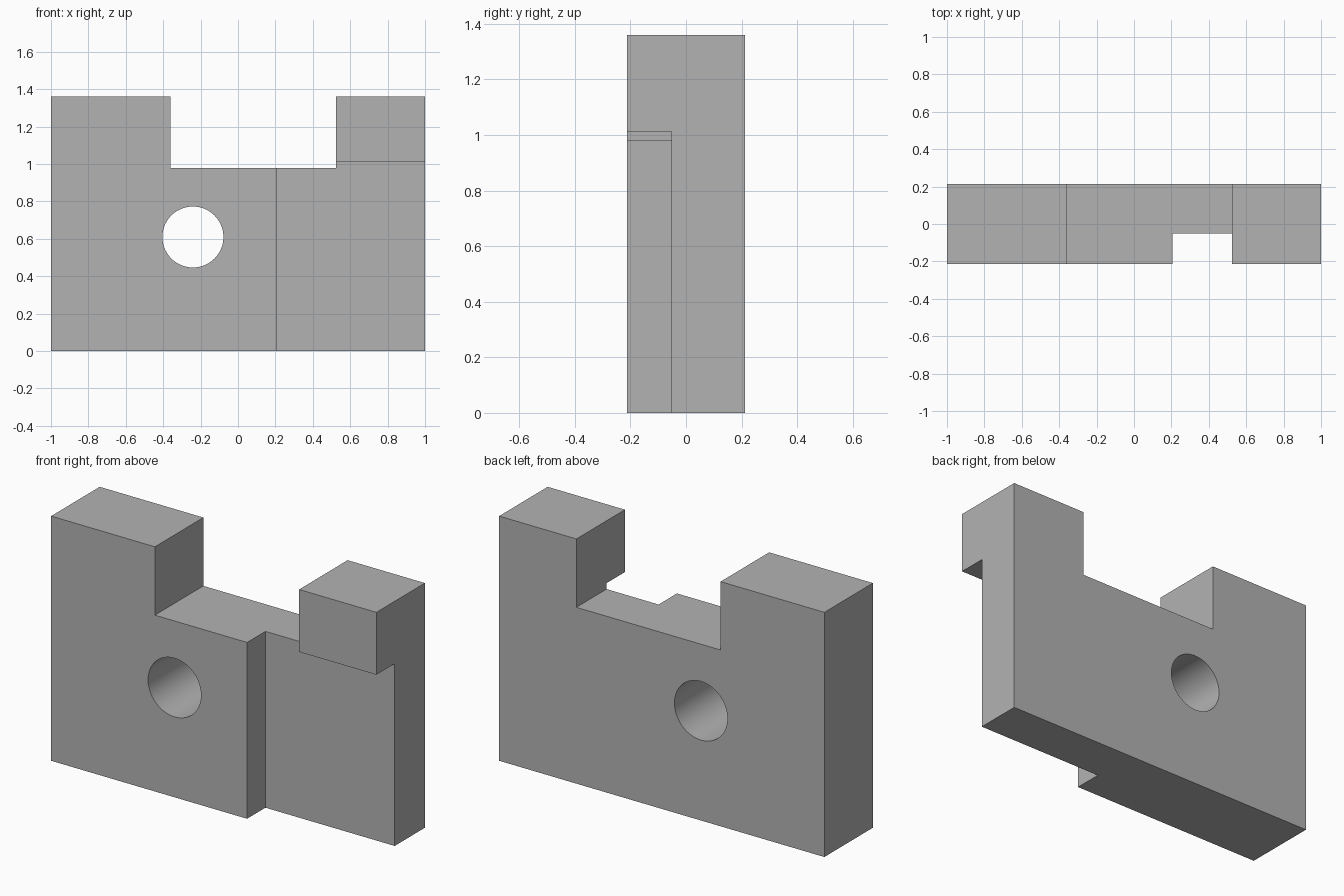
import bpy
import bmesh
from mathutils import Matrix, Vector

cube = bpy.data.objects.get("Cube")
if cube:
    bpy.data.objects.remove(cube, do_unlink=True)

HALF_DEPTH = 0.213
HEIGHT = 1.36

grey = bpy.data.materials.new("plain_grey")
grey.use_nodes = True
colour = (0.45, 0.45, 0.45, 1)
grey.diffuse_color = colour
grey.node_tree.nodes["Principled BSDF"].inputs["Base Color"].default_value = colour


def make_object(name, bm):
    bmesh.ops.recalc_face_normals(bm, faces=bm.faces)
    mesh = bpy.data.meshes.new(name)
    bm.to_mesh(mesh)
    bm.free()
    mesh.materials.append(grey)
    obj = bpy.data.objects.new(name, mesh)
    bpy.context.collection.objects.link(obj)
    return obj


def extruded_profile(name, points, y0, y1):
    bm = bmesh.new()
    face = bm.faces.new([bm.verts.new((x, y0, z)) for x, z in points])
    result = bmesh.ops.extrude_face_region(bm, geom=[face])
    verts = [g for g in result["geom"] if isinstance(g, bmesh.types.BMVert)]
    bmesh.ops.translate(bm, verts=verts, vec=Vector((0, y1 - y0, 0)))
    return make_object(name, bm)


def cut(target, cutter):
    cutter.hide_render = True
    mod = target.modifiers.new(cutter.name, "BOOLEAN")
    mod.operation = "DIFFERENCE"
    mod.solver = "EXACT"
    mod.object = cutter
    bpy.context.view_layer.objects.active = target
    bpy.ops.object.modifier_apply(modifier=mod.name)
    bpy.data.objects.remove(cutter, do_unlink=True)


# Upright plate with a wide notch between two posts
outline = [(-1, 0), (1, 0), (1, HEIGHT), (0.525, HEIGHT), (0.525, 0.98),
           (-0.362, 0.98), (-0.362, HEIGHT), (-1, HEIGHT)]
plate = extruded_profile("notched_plate", outline, -HALF_DEPTH, HALF_DEPTH)

# Front recess beneath the overhanging post
recess = [(0.205, -0.2), (1.2, -0.2), (1.2, 1.013), (0.205, 1.013)]
cut(plate, extruded_profile("recess_cutter", recess, -0.5, -0.052))

# Round through hole
bm = bmesh.new()
bmesh.ops.create_cone(
    bm, cap_ends=True, segments=96, radius1=0.163, radius2=0.163, depth=1,
    matrix=Matrix.Translation((-0.241, 0, 0.61)) @ Matrix.Rotation(1.5707963, 4, "X"))
cut(plate, make_object("hole_cutter", bm))

# Smooth bore, sharp corners
bpy.ops.object.select_all(action="DESELECT")
plate.select_set(True)
bpy.context.view_layer.objects.active = plate
bpy.ops.object.shade_smooth_by_angle(angle=0.5)
